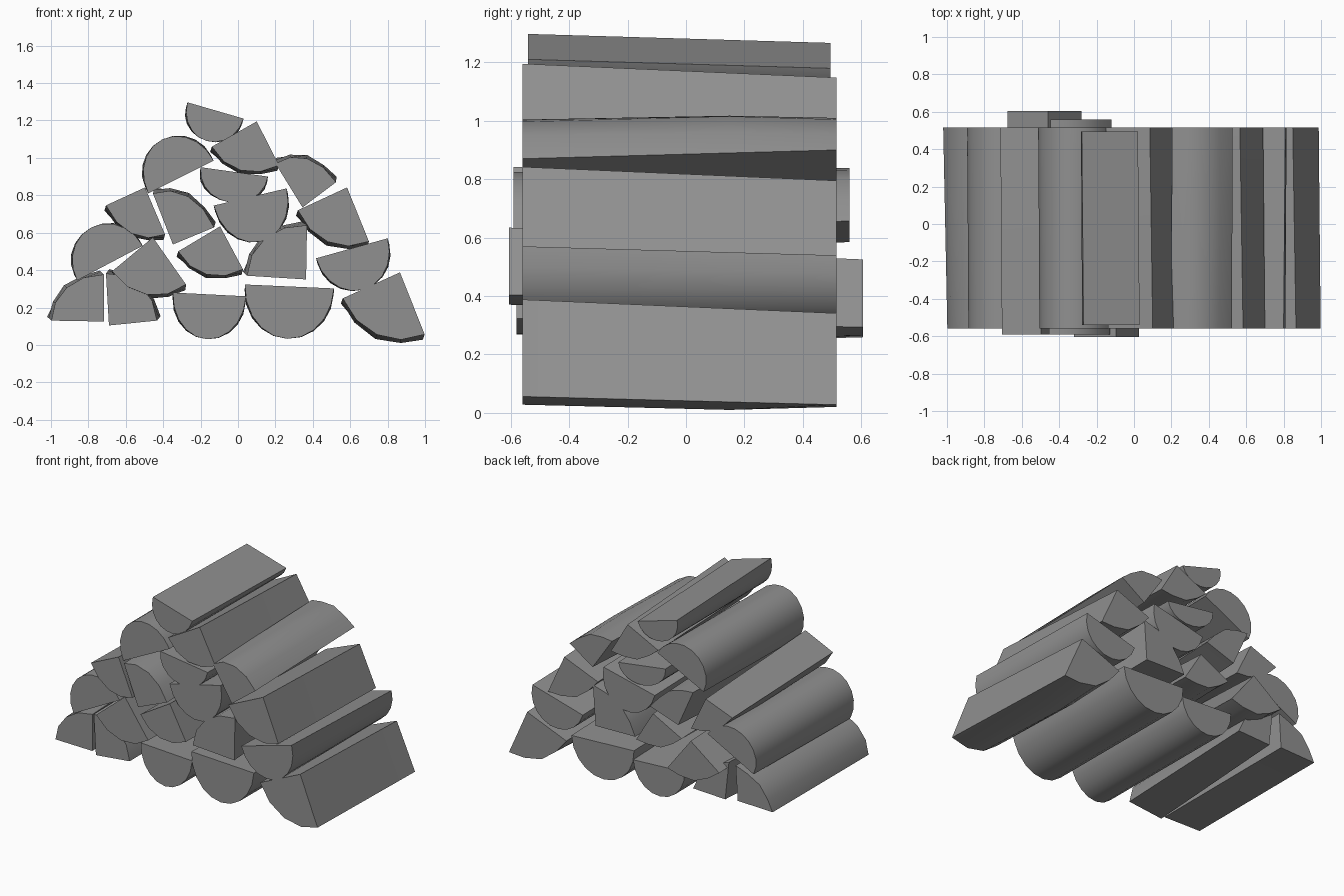
import bpy, bmesh, math
from mathutils import Vector as V

if "Cube" in bpy.data.objects:
    bpy.data.objects.remove(bpy.data.objects["Cube"])

# Single wood colour
wood = bpy.data.materials.new("grey_wood")
wood.diffuse_color = (0.28, 0.28, 0.28, 1)
wood.use_nodes = True
wood.node_tree.nodes["Principled BSDF"].inputs["Base Color"].default_value = wood.diffuse_color


def half_ring(a, b, depth, t, bulge):
    """Half-round section: flat edge a-b, round side below it when depth > 0."""
    a, b = V(a), V(b)
    u = (b - a) / 2
    n = V((u.y, -u.x)).normalized() * math.copysign(1, depth)
    d = abs(depth)
    c = (a + b) / 2 + n * 0.032 * t
    d -= 0.032 * t
    return [c + u * math.cos(math.pi * i / 10) + n * d * math.sin(math.pi * i / 10)
            for i in range(11)]


def quarter_ring(c, a, b, t, bulge):
    """Quarter section: split corner c, round side running from a to b."""
    c, a, b = V(c), V(a), V(b)
    m = ((a + b) / 2 - c).normalized()
    pts = [c + m * 0.05 * t]
    for i in range(5):
        w = math.pi / 8 * i
        k = 1 + bulge * math.sin(2 * w)
        p = c + ((a - c) * math.cos(w) + (b - c) * math.sin(w)) * k
        if i in (0, 4):
            p += m * 0.03 * t
        pts.append(p)
    return pts


def log(name, ring, args, y0=-0.56, y1=0.515):
    """Three cross-sections lofted front to back, capped at both ends."""
    bm = bmesh.new()
    rings = []
    for t, bulge in ((0, 0.0), (0.66, 0.07), (1, 0.03)):
        y = y0 + (y1 - y0) * t
        rings.append([bm.verts.new((p.x, y, p.y)) for p in ring(*args, t, bulge)])
    n = len(rings[0])
    for r, s in zip(rings, rings[1:]):
        for i in range(n):
            j = (i + 1) % n
            bm.faces.new((r[i], r[j], s[j], s[i]))
    bm.faces.new(rings[0])
    bm.faces.new(rings[-1])
    bmesh.ops.recalc_face_normals(bm, faces=bm.faces)
    for f in bm.faces:
        f.smooth = True
    for e in bm.edges:
        e.smooth = e.calc_face_angle(0) < math.radians(38)
    me = bpy.data.meshes.new(name)
    bm.to_mesh(me)
    bm.free()
    me.materials.append(wood)
    bpy.context.collection.objects.link(bpy.data.objects.new(name, me))


# Half logs: flat edge start, flat edge end, depth of the round side
halves = [
    ((-.48, .81), (-.13, .985), -.225),
    ((-.20, .95), (.16, .90), .165),
    ((-.13, .745), (.26, .837), .245),
    ((-.86, .345), (-.51, .53), -.215),
    ((.417, .463), (.80, .57), .23),
    ((-.348, .28), (.043, .26), .24),
    ((.037, .323), (.513, .302), .28),
]
for i, h in enumerate(halves):
    log(f"half_log_{i + 1}", half_ring, h)
log("top_half_log", half_ring, ((-.27, 1.297), (.03, 1.21), .17), -.54, .495)

# Quarter logs: corner, one end of the round side, the other end
quarters = [
    ((.10, 1.195), (-.14, 1.06), (.22, .96)),
    ((.345, .735), (.20, .97), (.524, .87)),
    ((.583, .842), (.32, .72), (.70, .553)),
    ((.364, .35), (.048, .37), (.369, .64)),
    ((-.717, .125), (-.998, .13), (-.717, .377)),
    ((-.69, .104), (-.706, .382), (-.433, .13)),
    ((.866, .388), (.56, .249), (.998, .056)),
]
for i, q in enumerate(quarters):
    log(f"quarter_log_{i + 1}", quarter_ring, q)

# Quarter logs that stick out at an end of the pile
log("offset_log_1", quarter_ring, ((-.497, .842), (-.706, .746), (-.39, .59)), -.59, .515)
log("offset_log_2", quarter_ring, ((-.348, .537), (-.455, .81), (-.128, .628)), -.59, .56)
log("offset_log_3", quarter_ring, ((-.455, .575), (-.674, .393), (-.278, .323)), -.58, .605)
log("offset_log_4", quarter_ring, ((-.096, .634), (-.32, .50), (.027, .404)), -.605, .515)
